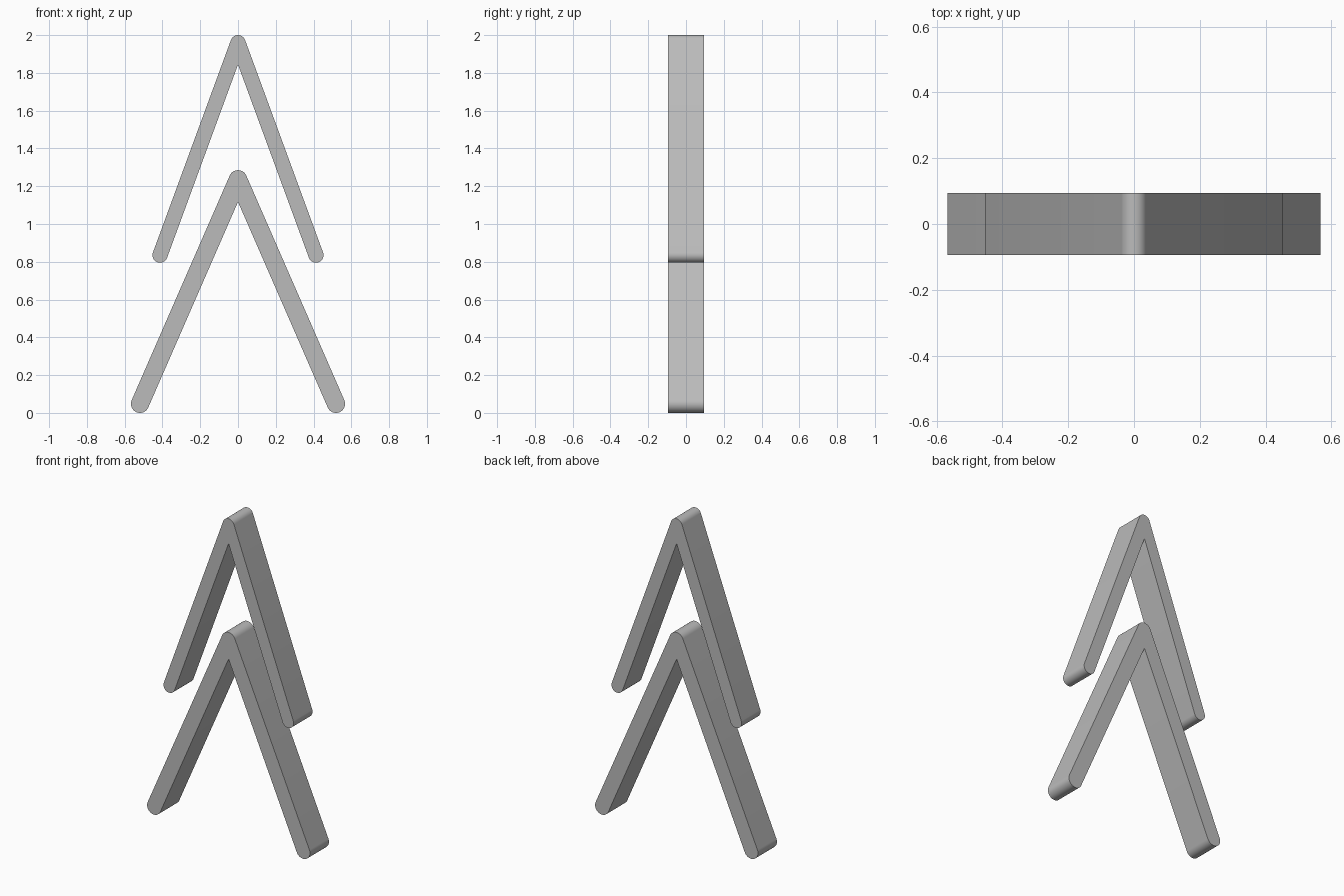
import bpy, bmesh, math

HALF_DEPTH = 0.094
ARC_STEPS = 16

old = bpy.data.objects.get("Cube")
if old:
    bpy.data.objects.remove(old, do_unlink=True)

# Single plain material
grey = bpy.data.materials.new("plain grey")
grey.use_nodes = True
colour = (0.5, 0.5, 0.5, 1)
grey.diffuse_color = colour
grey.node_tree.nodes["Principled BSDF"].inputs["Base Color"].default_value = colour


def arc(cx, cz, r, start, end):
    """Points on a circle from one angle to another."""
    angles = [start + (end - start) * i / ARC_STEPS for i in range(ARC_STEPS + 1)]
    return [(cx + r * math.cos(a), cz + r * math.sin(a)) for a in angles]


def chevron(name, apex_z, foot_x, foot_z, r):
    """Inverted V bar with rounded apex and feet, extruded in depth."""
    rise = apex_z - foot_z
    normal = math.atan2(foot_x, rise)       # outward normal of the +x leg
    # Right half: rounded apex, then rounded foot, then the inner notch
    right = arc(0, apex_z, r, math.pi / 2, normal)
    right += arc(foot_x, foot_z, r, normal, normal - math.pi)
    notch = (0, apex_z - r * math.hypot(foot_x, rise) / foot_x)
    left = [(-x, z) for x, z in reversed(right[1:])]
    outline = right + [notch] + left

    bm = bmesh.new()
    face = bm.faces.new([bm.verts.new((x, -HALF_DEPTH, z)) for x, z in outline])
    side = bmesh.ops.extrude_face_region(bm, geom=[face], use_keep_orig=True)
    moved = [v for v in side["geom"] if isinstance(v, bmesh.types.BMVert)]
    bmesh.ops.translate(bm, vec=(0, 2 * HALF_DEPTH, 0), verts=moved)
    bmesh.ops.recalc_face_normals(bm, faces=bm.faces)
    mesh = bpy.data.meshes.new(name)
    bm.to_mesh(mesh)
    bm.free()
    mesh.materials.append(grey)

    obj = bpy.data.objects.new(name, mesh)
    bpy.context.collection.objects.link(obj)
    bpy.ops.object.select_all(action="DESELECT")
    obj.select_set(True)
    bpy.context.view_layer.objects.active = obj
    bpy.ops.object.shade_smooth_by_angle(angle=math.radians(30))


chevron("upper_chevron", apex_z=1.96, foot_x=0.413, foot_z=0.835, r=0.04)
chevron("lower_chevron", apex_z=1.237, foot_x=0.519, foot_z=0.048, r=0.048)
